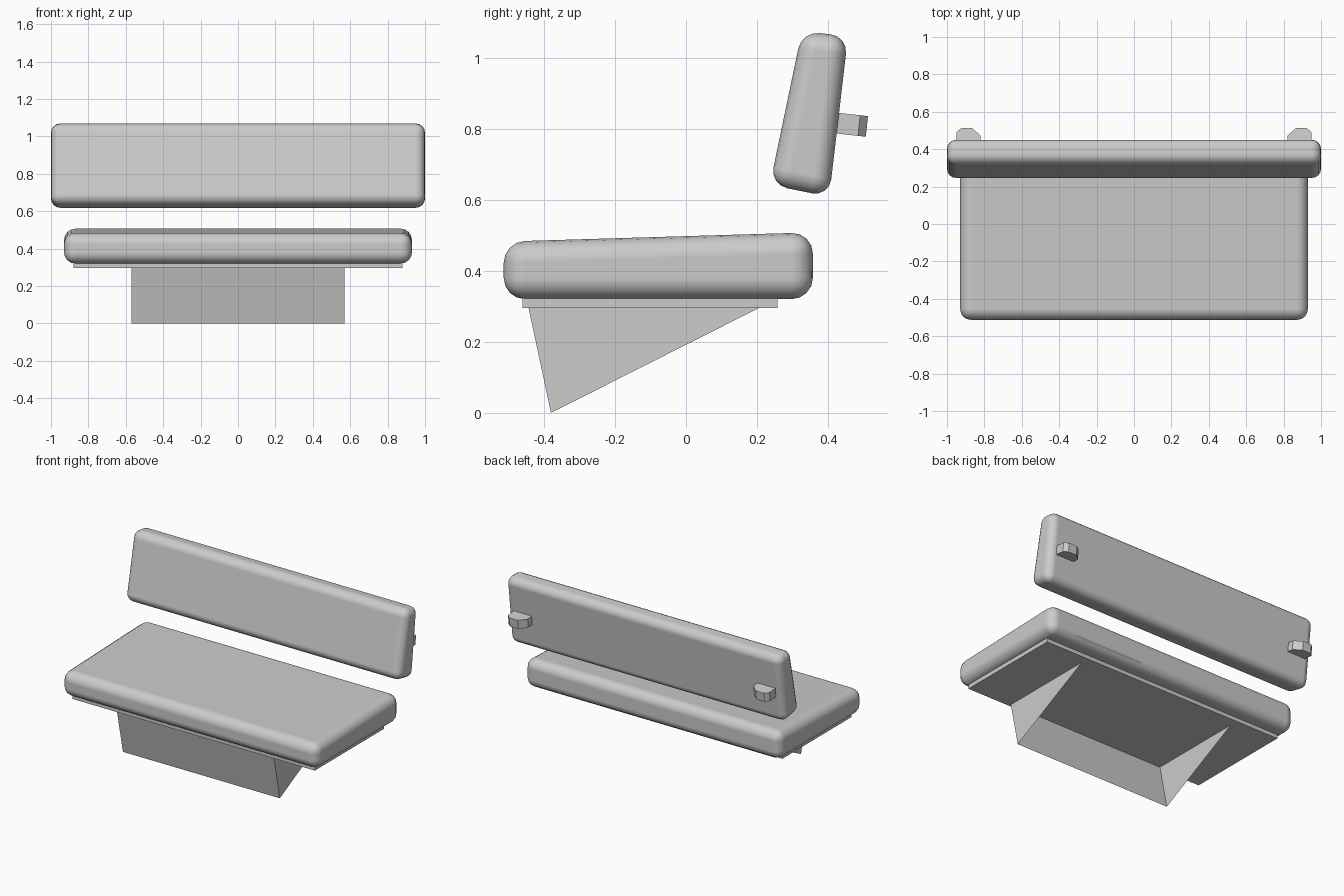
import bpy

if "Cube" in bpy.data.objects:
    bpy.data.objects.remove(bpy.data.objects["Cube"])


def make_mesh(name, verts, faces):
    mesh = bpy.data.meshes.new(name)
    mesh.from_pydata(verts, [], faces)
    ob = bpy.data.objects.new(name, mesh)
    bpy.context.collection.objects.link(ob)
    return ob


def prism(name, profile, half_width):
    """Extrude a (y, z) outline, given counter-clockwise from +x, along x."""
    n = len(profile)
    verts = [(s * half_width, y, z) for s in (-1, 1) for y, z in profile]
    faces = [tuple(reversed(range(n))), tuple(range(n, 2 * n))]
    faces += [(i, (i + 1) % n, n + (i + 1) % n, n + i) for i in range(n)]
    return make_mesh(name, verts, faces)


def cushion(name, profile, half_width, radius):
    """Soft pad: tapered prism with rounded edges and smooth shading."""
    ob = prism(name, profile, half_width)
    for p in ob.data.polygons:
        p.use_smooth = True
    b = ob.modifiers.new("round", 'BEVEL')
    b.width = radius
    b.segments = 4
    b.limit_method = 'NONE'
    b.harden_normals = True
    return ob


# Upholstered pads
cushion("seat_cushion",
        [(-0.513, 0.32), (0.357, 0.32), (0.357, 0.508), (-0.513, 0.482)],
        0.93, 0.06)
cushion("backrest_cushion",
        [(0.236, 0.642), (0.403, 0.608), (0.456, 1.06), (0.326, 1.074)],
        1.0, 0.05)

# Base plate under the seat
prism("base_plate",
      [(-0.46, 0.295), (0.257, 0.295), (0.257, 0.325), (-0.46, 0.325)], 0.88)

# Folded sheet support: front panel and two triangular cheeks, open behind
W = 0.57
support = [(s * W, y, z) for s in (-1, 1)
           for y, z in ((-0.443, 0.295), (-0.38, 0.0), (0.205, 0.295))]
make_mesh("sheet_support", support, [(0, 1, 4, 3), (0, 2, 1), (3, 4, 5)])

# Flat tab along the lower rear edge of the seat
tab = [(x, y, z) for x in (0.24, 0.74)
       for y, z in ((0.314, 0.323), (0.354, 0.352))]
make_mesh("rear_tab", tab, [(0, 1, 3, 2)])

# Chamfered hooks behind the backrest, one at each end
outline = [(0.82, 0.41), (0.95, 0.41), (0.95, 0.49),
           (0.925, 0.512), (0.865, 0.512), (0.82, 0.472)]
n = len(outline)
verts = [(x, y - (0.006 if top == 0 else 0.0),
          (0.785 if top == 0 else 0.843) - 0.11 * (y - 0.44))
         for top in (0, 1) for x, y in outline]
faces = [tuple(reversed(range(n))), tuple(range(n, 2 * n))]
faces += [(i, (i + 1) % n, n + (i + 1) % n, n + i) for i in range(n)]
hooks = make_mesh("backrest_hooks", verts, faces)
hooks.modifiers.new("both_sides", 'MIRROR').use_axis[0] = True
